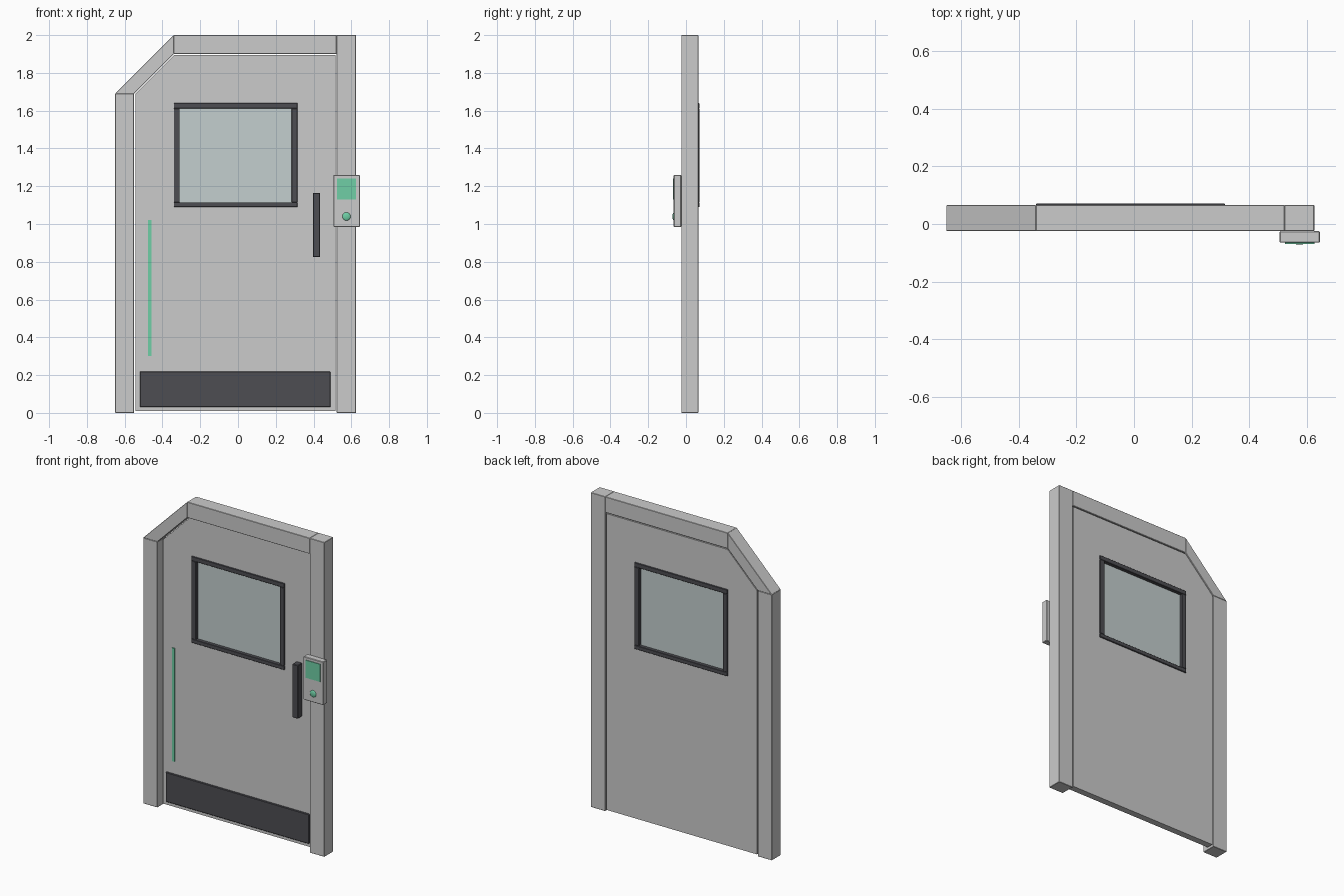
import bpy, bmesh, math

if "Cube" in bpy.data.objects:
    bpy.data.objects.remove(bpy.data.objects["Cube"])

def material(name, rgb):
    m = bpy.data.materials.new(name)
    m.diffuse_color = (*rgb, 1)
    m.use_nodes = True
    m.node_tree.nodes["Principled BSDF"].inputs["Base Color"].default_value = m.diffuse_color
    return m

DARK = material("dark_metal", (0.075, 0.075, 0.085))
GREEN = material("green_glow", (0.16, 0.62, 0.38))
GLASS = material("pale_glass", (0.55, 0.62, 0.62))

def finish(name, bm, mat=None, bevel=0):
    bmesh.ops.recalc_face_normals(bm, faces=bm.faces)
    me = bpy.data.meshes.new(name)
    bm.to_mesh(me)
    bm.free()
    ob = bpy.data.objects.new(name, me)
    bpy.context.collection.objects.link(ob)
    if mat:
        me.materials.append(mat)
    if bevel:
        b = ob.modifiers.new("bevel", 'BEVEL')
        b.width, b.segments = bevel, 1
    return ob

def prism(name, outline, y0, y1, mat=None, bevel=0.002):
    """Extrude an (x, z) outline from y0 to y1."""
    bm = bmesh.new()
    face = bm.faces.new([bm.verts.new((x, y0, z)) for x, z in outline])
    ext = bmesh.ops.extrude_face_region(bm, geom=[face])
    for v in ext["geom"]:
        if isinstance(v, bmesh.types.BMVert):
            v.co.y = y1
    return finish(name, bm, mat, bevel)

def box(name, x0, x1, z0, z1, y0, y1, mat=None, bevel=0.002):
    return prism(name, [(x0, z0), (x1, z0), (x1, z1), (x0, z1)], y0, y1, mat, bevel)

FRONT, BACK = -0.025, 0.066      # frame depth
LEAF = 0.022                     # front face of the door leaf

# Door frame with one chamfered corner
box("frame_left_post", -0.65, -0.55, 0, 1.69, FRONT, BACK)
prism("frame_corner", [(-0.65, 1.69), (-0.55, 1.69), (-0.34, 1.90), (-0.34, 2.0)], FRONT, BACK)
box("frame_top", -0.34, 0.522, 1.90, 2.0, FRONT, BACK)
box("frame_right_post", 0.522, 0.625, 0, 2.0, FRONT, BACK)

# Door leaf with a window opening
leaf = prism("door_leaf", [(-0.543, 0.01), (0.515, 0.01), (0.515, 1.894),
                           (-0.338, 1.894), (-0.543, 1.689)], LEAF, 0.064, bevel=0)
cutter = box("window_cutter", -0.315, 0.29, 1.105, 1.62, -0.1, 0.2, bevel=0)
cutter.hide_render = True
cutter.hide_viewport = True
cut = leaf.modifiers.new("window", 'BOOLEAN')
cut.object, cut.solver = cutter, 'EXACT'

# Window pane and its four trim bars
box("window_glass", -0.312, 0.287, 1.108, 1.617, 0.037, 0.049, GLASS, 0)
for name, x0, x1, z0, z1 in (("top", -0.34, 0.315, 1.612, 1.64),
                             ("bottom", -0.34, 0.315, 1.09, 1.115),
                             ("left", -0.34, -0.309, 1.115, 1.612),
                             ("right", 0.284, 0.315, 1.115, 1.612)):
    box("window_trim_" + name, x0, x1, z0, z1, LEAF - 0.007, 0.071, DARK)

# Door fittings
box("kick_plate", -0.52, 0.49, 0.03, 0.22, LEAF - 0.008, LEAF + 0.005, DARK, 0.004)
box("handle", 0.396, 0.435, 0.825, 1.165, LEAF - 0.042, LEAF + 0.003, DARK, 0.003)
box("light_strip", -0.476, -0.459, 0.30, 1.02, LEAF - 0.006, LEAF + 0.003, GREEN, 0)

# Wall keypad with screen and domed button
box("keypad_body", 0.505, 0.645, 0.985, 1.26, -0.065, FRONT, bevel=0.003)
box("keypad_screen", 0.523, 0.625, 1.13, 1.242, -0.069, -0.06, GREEN, 0)
bm = bmesh.new()
bmesh.ops.create_uvsphere(bm, u_segments=24, v_segments=12, radius=0.022)
for v in bm.verts:
    v.co = (v.co.x + 0.574, v.co.y * 0.35 - 0.064, v.co.z + 1.04)
for f in bm.faces:
    f.smooth = True
finish("keypad_button", bm, GREEN)
